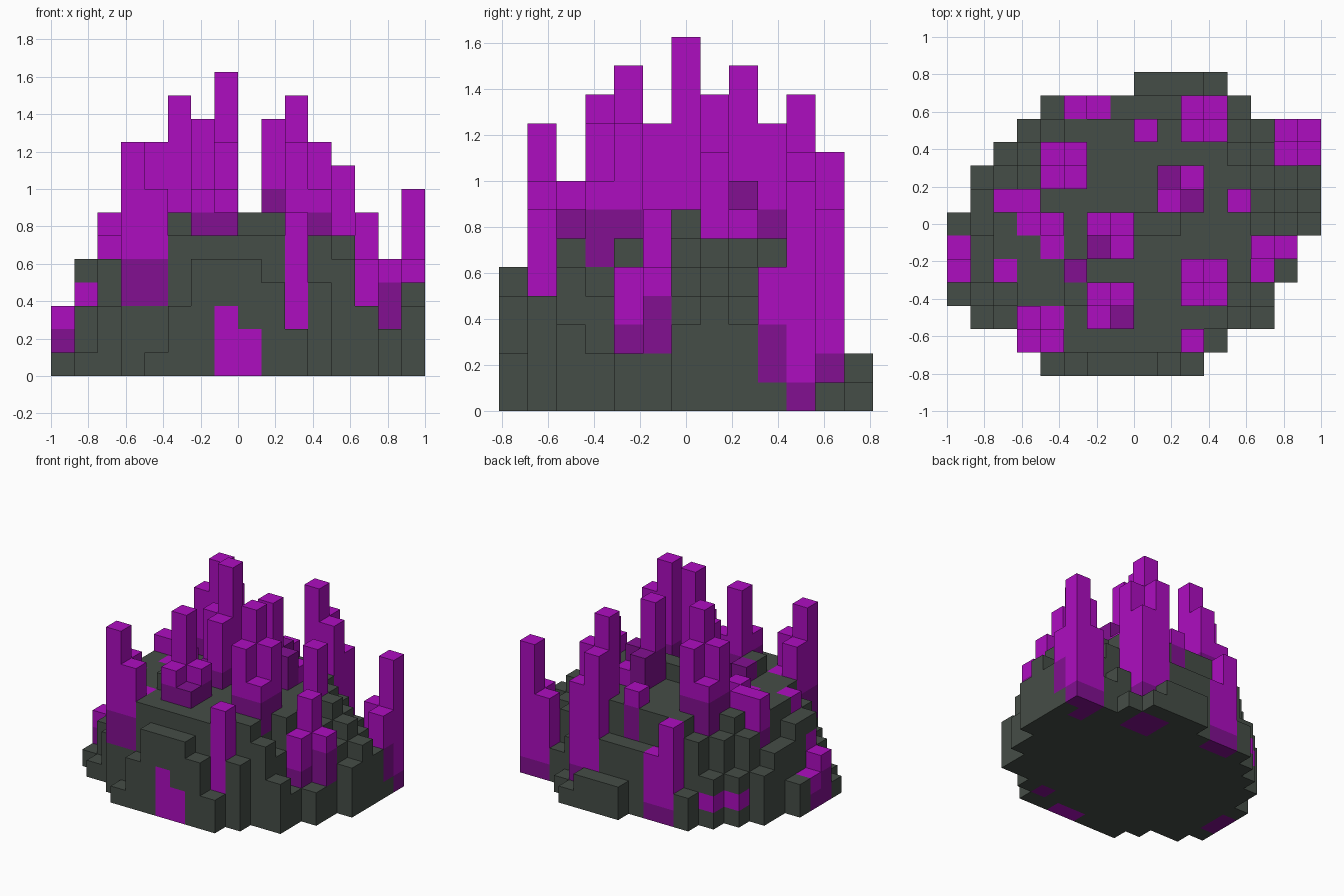
import bpy, bmesh

if "Cube" in bpy.data.objects:
    bpy.data.objects.remove(bpy.data.objects["Cube"])

S = 0.125  # edge length of one block
ROCK, BRIGHT, DEEP = range(3)


def make_material(name, rgb):
    m = bpy.data.materials.new(name)
    m.use_nodes = True
    m.diffuse_color = (*rgb, 1)
    bsdf = m.node_tree.nodes["Principled BSDF"]
    bsdf.inputs["Base Color"].default_value = (*rgb, 1)
    bsdf.inputs["Roughness"].default_value = 0.9
    return m


materials = [make_material("dark grey rock", (0.060, 0.075, 0.063)),
             make_material("bright purple crystal", (0.423, 0.004, 0.527)),
             make_material("deep purple crystal", (0.223, 0.005, 0.283))]

blocks = {}  # (column, row, level) -> (part, material index)

# Rock mound, front row first: first and last column, height at each end, plateau
rows = [(4, 10, 1, 2, 5), (3, 11, 2, 4, 6), (1, 13, 1, 3, 6), (0, 13, 1, 2, 6),
        (0, 14, 3, 2, 6), (0, 14, 3, 2, 6), (0, 15, 2, 3, 6), (1, 15, 4, 4, 6),
        (1, 15, 3, 3, 6), (2, 15, 3, 2, 6), (3, 15, 3, 0, 6), (4, 12, 2, 1, 4),
        (8, 11, 2, 1, 2)]
for j, (first, last, left, right, plateau) in enumerate(rows):
    fall = 2 if j < 6 else 1  # the right slope is steeper at the front
    for i in range(first, last + 1):
        height = min(plateau, left + 2 * (i - first), right + fall * (last - i))
        for k in range(height):
            blocks[i, j, k] = ("rock_base", ROCK)

# Single raised blocks on the plateau
for i, j in [(8, 6), (9, 6), (5, 3)]:
    blocks[i, j, 6] = ("rock_base", ROCK)


def grow(name, i, j, top, glow, dx=0, dy=0, drop=0):
    """Crystal of up to 2 x 2 columns, lower by drop per step from its peak.

    It is bright from the level glow up and deep purple for two blocks below."""
    for a in {0, dx}:
        for b in {0, dy}:
            height = max(glow, top - drop * (abs(a) + abs(b)))
            column = (i + a, j + b)
            for k in range(top + 7):
                if k >= height:
                    blocks.pop((*column, k), None)
                elif k >= glow - 2:
                    blocks[(*column, k)] = (name, BRIGHT if k >= glow else DEEP)
                else:
                    blocks[(*column, k)] = ("rock_base", ROCK)


# Stepped crystal spires
grow("back_left_spire", 5, 8, 12, 7, -1, 1, 2)
grow("back_right_spire", 10, 10, 11, 2, 1, 1, 2)
grow("back_low_spire", 5, 11, 6, 1, 1, 0, 2)
grow("corner_spire", 15, 10, 8, 1, -1, -1, 3)
grow("inner_spire", 9, 7, 11, 8, 1, 1, 3)
grow("centre_spire", 7, 6, 13, 7, -1, -1, 3)
grow("front_mid_spire", 6, 3, 11, 7, 1, -1, 3)
grow("front_tall_spire", 10, 4, 12, 7, 1, -1, 2)
grow("front_edge_spire", 3, 1, 10, 5, 1, 1, 2)
grow("left_pair", 3, 7, 7, 5, -1)
grow("left_inner_pair", 4, 6, 7, 5, 0, -1, 1)
grow("right_pair", 13, 5, 7, 3, 0, -1, 2)

# Single crystals
grow("back_crystal", 8, 10, 7, 6)
grow("corner_crystal", 15, 9, 5, 3)
grow("inner_crystal", 10, 8, 7, 6)
grow("right_crystal", 12, 7, 9, 6)
grow("right_outer_crystal", 14, 5, 5, 4)
grow("left_inner_crystal", 3, 6, 6, 5)
grow("left_crystal", 2, 4, 6, 5)
grow("buried_crystal", 5, 4, 7, 7)
grow("left_outer_crystal", 0, 4, 3, 2)
grow("left_outer_stub", 0, 5, 2, 1)
grow("front_crystal", 10, 1, 7, 2)

# Crystal veins showing through the rock: column, row, bottom, top
for i, j, bottom, top in [(7, 0, 0, 3), (8, 0, 0, 2), (1, 4, 3, 4),
                          (2, 9, 1, 2), (3, 10, 1, 2)]:
    for k in range(bottom, top):
        blocks[i, j, k] = ("rock_vein", BRIGHT)


def build_part(name):
    """Make one mesh from the exposed sides of a part's blocks."""
    bm = bmesh.new()
    for cell, (part, mat) in blocks.items():
        if part != name:
            continue
        for axis in range(3):
            for side in (0, 1):
                neighbour = list(cell)
                neighbour[axis] += 2 * side - 1
                if tuple(neighbour) in blocks:
                    continue
                verts = []
                for a, b in [(0, 0), (1, 0), (1, 1), (0, 1)]:
                    p = list(cell)
                    p[axis] += side
                    p[(axis + 1) % 3] += a
                    p[(axis + 2) % 3] += b
                    verts.append(bm.verts.new(((p[0] - 8) * S, (p[1] - 6.5) * S, p[2] * S)))
                face = bm.faces.new(verts if side else verts[::-1])
                face.material_index = mat
    bmesh.ops.remove_doubles(bm, verts=bm.verts, dist=0.001)
    mesh = bpy.data.meshes.new(name)
    bm.to_mesh(mesh)
    bm.free()
    for m in materials:
        mesh.materials.append(m)
    bpy.context.collection.objects.link(bpy.data.objects.new(name, mesh))


for part_name in sorted({part for part, _ in blocks.values()}):
    build_part(part_name)
